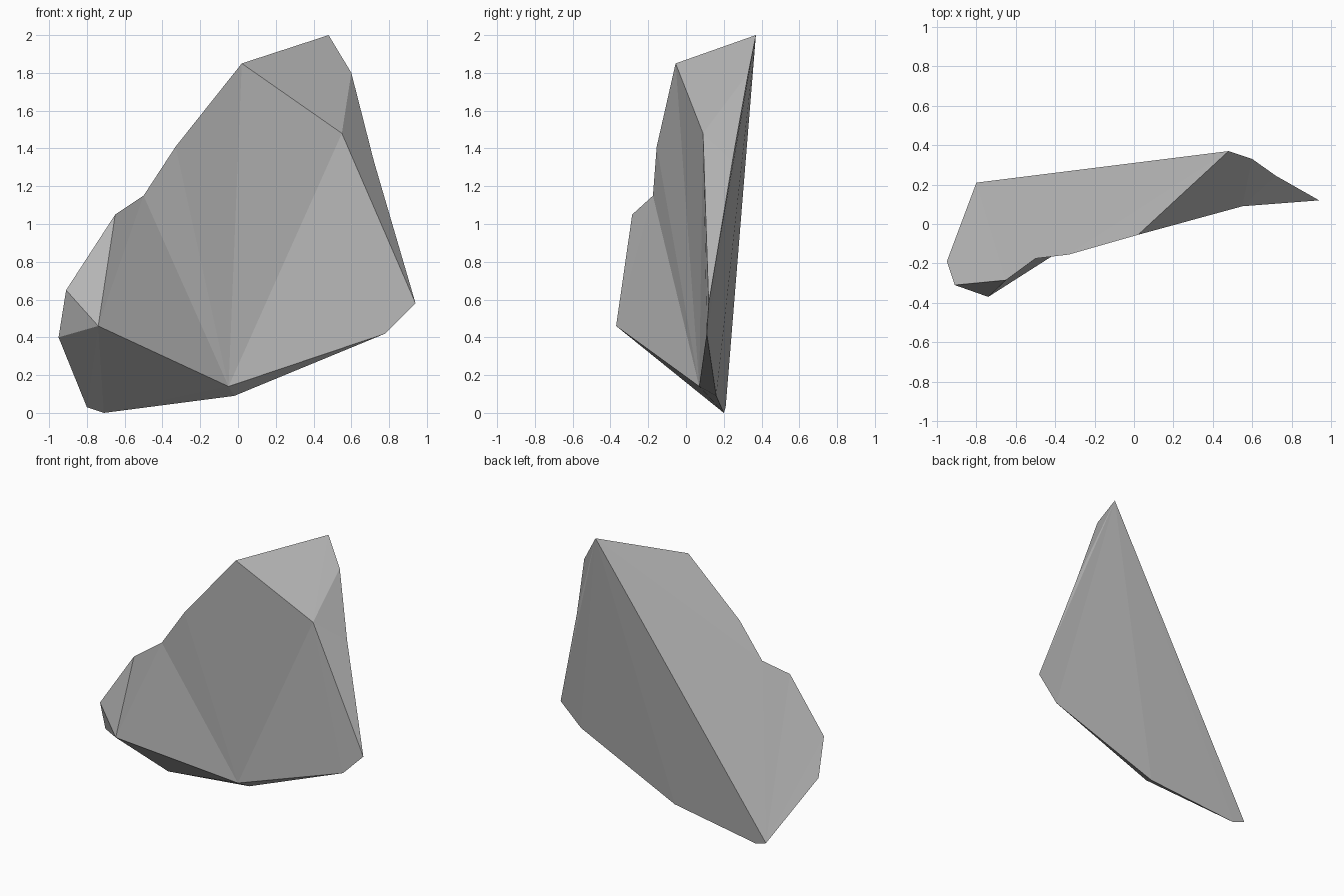
import bpy
import bmesh

cube = bpy.data.objects.get("Cube")
if cube:
    bpy.data.objects.remove(cube, do_unlink=True)

# Corners of the stone shard
corners = {
    "peak": (.48, .37, 2), "shoulder": (.02, -.055, 1.85),
    "brow": (.55, .09, 1.48), "crest": (.60, .33, 1.80),
    "flank": (.72, .245, 1.33), "tip": (.94, .12, .58),
    "heel": (.78, .11, .42), "belly": (-.05, .07, .14),
    "keel": (-.02, .16, .09), "foot": (-.71, .20, 0),
    "toe": (-.80, .21, .03), "cheek": (-.95, -.19, .40),
    "jaw": (-.91, -.31, .65), "nose": (-.74, -.37, .46),
    "knob": (-.65, -.285, 1.05), "notch": (-.50, -.175, 1.15),
    "slope": (-.33, -.155, 1.41),
}

# Facets, each a loop of corner names
facets = [
    # broad front
    "notch slope shoulder belly", "shoulder brow belly",
    "brow tip heel belly", "nose knob notch belly",
    # upper bevel and thin side
    "peak shoulder brow", "peak brow crest",
    "crest brow flank", "flank brow tip",
    "peak crest flank", "peak flank tip", "peak tip heel",
    # flat back
    "peak heel keel", "peak keel foot", "peak foot toe",
    # sloping upper edge
    "peak toe notch", "peak notch slope", "peak slope shoulder",
    # lobe at the low end
    "nose jaw knob", "nose cheek jaw", "cheek toe jaw",
    "toe knob jaw", "toe notch knob",
    # undercut base
    "nose toe cheek", "nose foot toe", "nose belly foot",
    "belly keel foot", "belly heel keel",
]

bm = bmesh.new()
verts = {name: bm.verts.new(co) for name, co in corners.items()}
for loop in facets:
    bm.faces.new([verts[name] for name in loop.split()])
bmesh.ops.triangulate(bm, faces=[f for f in bm.faces if len(f.verts) > 3])
bmesh.ops.recalc_face_normals(bm, faces=bm.faces)

mesh = bpy.data.meshes.new("stone_shard")
bm.to_mesh(mesh)
bm.free()

# Plain grey stone
stone = bpy.data.materials.new("stone_grey")
stone.use_nodes = True
grey = (.5, .5, .5, 1)
stone.diffuse_color = grey
stone.node_tree.nodes["Principled BSDF"].inputs["Base Color"].default_value = grey
mesh.materials.append(stone)

shard = bpy.data.objects.new("stone_shard", mesh)
bpy.context.collection.objects.link(shard)
